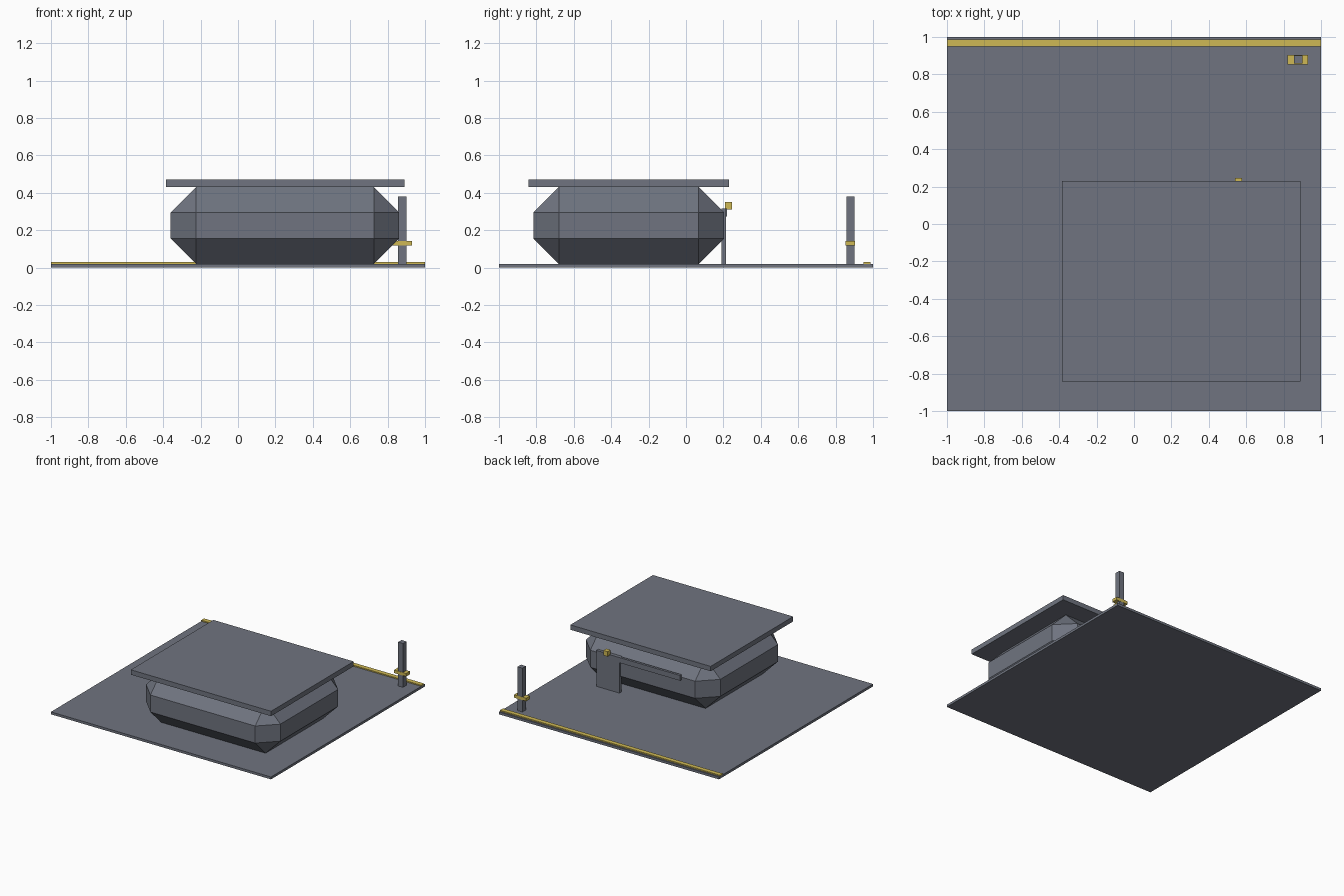
import bpy
import bmesh
from mathutils import Vector

cube = bpy.data.objects.get("Cube")
if cube:
    bpy.data.objects.remove(cube, do_unlink=True)


def make_material(name, rgb):
    mat = bpy.data.materials.new(name)
    mat.use_nodes = True
    mat.diffuse_color = (*rgb, 1)
    mat.node_tree.nodes["Principled BSDF"].inputs["Base Color"].default_value = (*rgb, 1)
    return mat


grey = make_material("slate_grey", (0.16, 0.175, 0.215))
yellow = make_material("warning_yellow", (0.62, 0.48, 0.09))


def box(name, low, high, mat, chamfer=0):
    """Axis-aligned box between two corners, with optional flat chamfers."""
    low, high = Vector(low), Vector(high)
    size, centre = high - low, (low + high) / 2
    bm = bmesh.new()
    bmesh.ops.create_cube(bm, size=1)
    for v in bm.verts:
        v.co = v.co * size
    if chamfer:
        bmesh.ops.bevel(bm, geom=bm.edges[:], offset=chamfer, segments=1,
                        affect='EDGES', offset_type='OFFSET')
    mesh = bpy.data.meshes.new(name)
    bm.to_mesh(mesh)
    bm.free()
    mesh.materials.append(mat)
    obj = bpy.data.objects.new(name, mesh)
    obj.location = centre
    bpy.context.collection.objects.link(obj)
    return obj


# Ground slab and the marking along its back edge
box("base_slab", (-1, -1, 0), (1, 1, 0.02), grey)
box("edge_stripe", (-1, 0.95, 0.02), (1, 0.987, 0.029), yellow)

# Chamfered building with an overhanging flat roof
box("building_body", (-0.36, -0.815, 0.02), (0.862, 0.203, 0.43), grey, chamfer=0.135)
box("roof_slab", (-0.385, -0.842, 0.43), (0.89, 0.23, 0.47), grey)

# Back wall: door, rail and lamp
box("door", (0.455, 0.19, 0.02), (0.665, 0.215, 0.315), grey)
box("wall_rail", (-0.1, 0.2, 0.272), (0.6, 0.22, 0.315), grey)
box("door_lamp", (0.54, 0.208, 0.31), (0.577, 0.247, 0.35), yellow)

# Corner post with a crossbar
box("post", (0.855, 0.857, 0.02), (0.9, 0.902, 0.38), grey)
box("post_crossbar", (0.82, 0.854, 0.118), (0.93, 0.903, 0.143), yellow)
